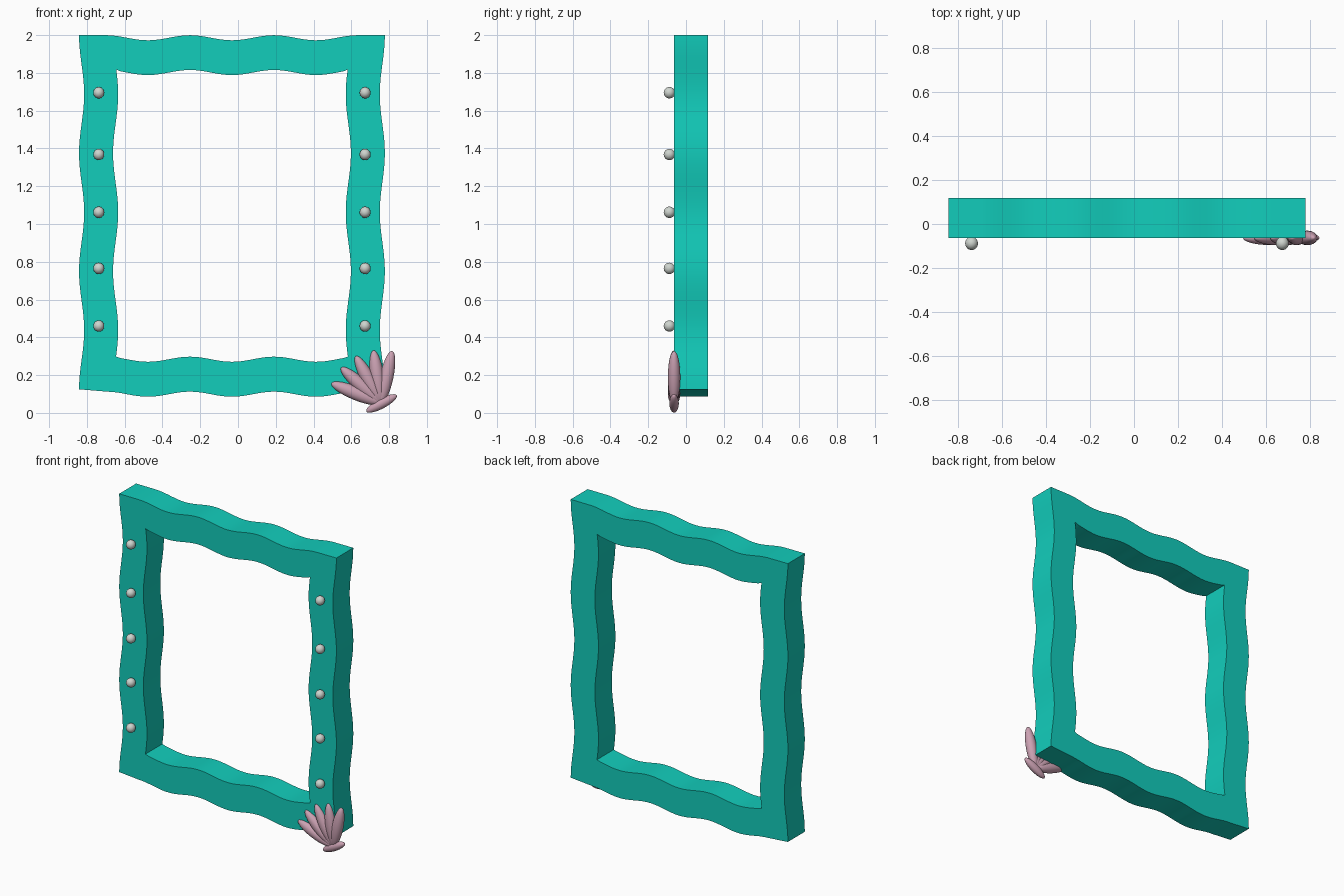
import bpy
from math import cos, pi, radians
from mathutils import Vector

if "Cube" in bpy.data.objects:
    bpy.data.objects.remove(bpy.data.objects["Cube"])

CX = -0.032                      # frame centre line
PEARL_Y, SHELL_Y = -0.088, -0.063


def material(name, rgb):
    m = bpy.data.materials.new(name)
    m.diffuse_color = (*rgb, 1)
    m.use_nodes = True
    m.node_tree.nodes["Principled BSDF"].inputs["Base Color"].default_value = m.diffuse_color
    return m


TEAL = material("teal", (0.006, 0.61, 0.50))
PEARL = material("pearl", (0.62, 0.66, 0.62))
PINK = material("pink", (0.60, 0.36, 0.45))


def side(z, offset):
    """Half width of the wavy upright at height z."""
    return 0.706 + offset - 0.0135 * cos(2 * pi * (z - 1.0625) / 0.625)


def rail(u, mean):
    """Height of the wavy rail at distance u from the centre line."""
    return mean - 0.0135 * cos(2 * pi * u / 0.445)


def loop(offset, z_low, z_high, low_mean, high_mean, reach, n=48):
    """Closed wavy rectangle: right side up, top, left side down, bottom."""
    zs = [z_low + (z_high - z_low) * i / n for i in range(n + 1)]
    us = [reach * (1 - 2 * i / n) for i in range(n + 1)]
    pts = [(CX + side(z, offset), z) for z in zs]
    pts += [(CX + u, rail(u, high_mean)) for u in us]
    pts += [(CX - side(z, offset), z) for z in reversed(zs)]
    pts += [(CX - u, rail(u, low_mean)) for u in us]
    return pts


# Frame: outer and inner wavy outlines filled and extruded
curve = bpy.data.curves.new("frame", 'CURVE')
curve.dimensions = '2D'
curve.fill_mode = 'BOTH'
curve.extrude = 0.09
outlines = (loop(0.09, 0.125, 2.0, 0.099, 1.986, 0.66),
            loop(-0.09, 0.298, 1.818, 0.284, 1.802, 0.59))
for pts in outlines:
    spline = curve.splines.new('POLY')
    spline.points.add(len(pts) - 1)
    for p, (x, z) in zip(spline.points, pts):
        p.co = (x, z, 0, 1)
    spline.use_cyclic_u = True
frame = bpy.data.objects.new("frame", curve)
bpy.context.collection.objects.link(frame)
frame.rotation_euler.x = radians(90)
frame.location.y = 0.027
bpy.context.view_layer.objects.active = frame
frame.select_set(True)
bpy.ops.object.convert(target='MESH')
frame = bpy.context.object
frame.data.materials.clear()
frame.data.materials.append(TEAL)
bpy.ops.object.shade_smooth_by_angle(angle=radians(30))


def ellipsoid(name, centre, radii, mat, tilt=0):
    """Smooth ellipsoid, long axis along x, tilted in the front plane."""
    bpy.ops.mesh.primitive_uv_sphere_add(segments=24, ring_count=14, location=centre)
    ob = bpy.context.object
    ob.name = name
    ob.scale = radii
    ob.rotation_euler.y = -radians(tilt)
    ob.data.materials.append(mat)
    bpy.ops.object.shade_smooth()


# Pearls on both uprights
for z in (0.46, 0.765, 1.062, 1.368, 1.695):
    for s in (-1, 1):
        ellipsoid("pearl", (CX + s * 0.705, PEARL_Y, z), (0.029, 0.03, 0.03), PEARL)

# Shell: five fanned petals and a cross-piece at the base
hinge = Vector((0.757, SHELL_Y, 0.05))
for i in range(5):
    a = 78 + 20 * i
    d = Vector((cos(radians(a)), 0, cos(radians(90 - a))))
    ellipsoid("shell_petal", hinge + d * 0.142, (0.142, 0.033, 0.036), PINK, a)
ellipsoid("shell_base", (0.76, SHELL_Y, 0.05), (0.091, 0.025, 0.027), PINK, 28)
